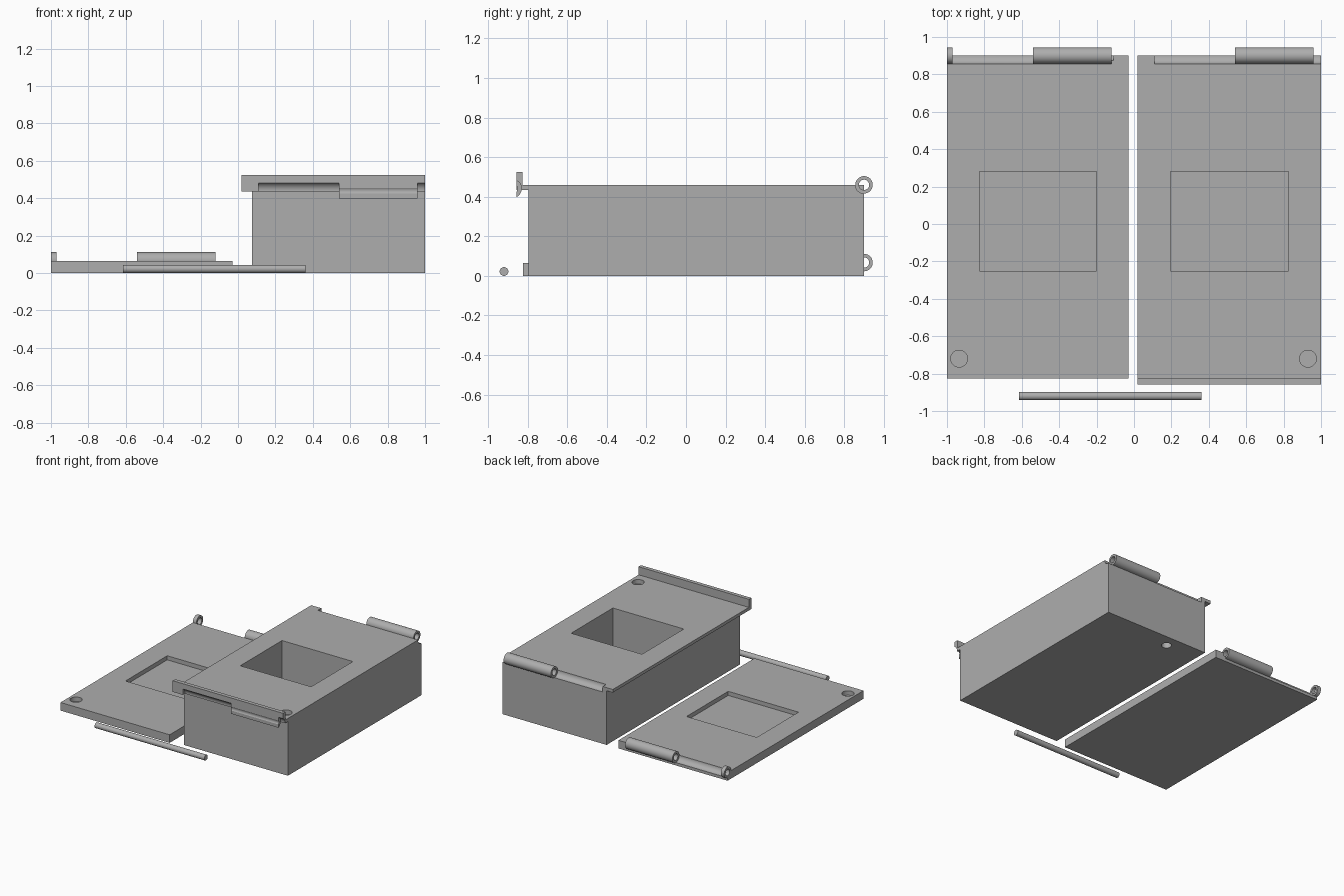
import bpy
import math

if "Cube" in bpy.data.objects:
    bpy.data.objects.remove(bpy.data.objects["Cube"])

grey = bpy.data.materials.new("plain grey")
grey.diffuse_color = (0.42, 0.42, 0.42, 1)
grey.use_nodes = True
grey.node_tree.nodes["Principled BSDF"].inputs["Base Color"].default_value = grey.diffuse_color


def block(name, lo, hi):
    """Box between two opposite corners."""
    bpy.ops.mesh.primitive_cube_add(size=1, location=[(a + b) / 2 for a, b in zip(lo, hi)])
    ob = bpy.context.object
    ob.name = name
    ob.scale = [b - a for a, b in zip(lo, hi)]
    bpy.ops.object.transform_apply(location=True, rotation=True, scale=True)
    return ob


def barrel(name, x0, x1, y, z, r):
    """Cylinder lying along x."""
    bpy.ops.mesh.primitive_cylinder_add(vertices=48, radius=r, depth=x1 - x0,
                                        location=((x0 + x1) / 2, y, z),
                                        rotation=(0, math.pi / 2, 0))
    ob = bpy.context.object
    ob.name = name
    bpy.ops.object.transform_apply(location=True, rotation=True, scale=True)
    return ob


def peg(name, x, y, z0, z1, r):
    """Upright cylinder."""
    bpy.ops.mesh.primitive_cylinder_add(vertices=48, radius=r, depth=z1 - z0,
                                        location=(x, y, (z0 + z1) / 2))
    ob = bpy.context.object
    ob.name = name
    bpy.ops.object.transform_apply(location=True, rotation=True, scale=True)
    return ob


def combine(target, tool, operation):
    """Apply one boolean and discard the tool."""
    mod = target.modifiers.new("bool", 'BOOLEAN')
    mod.operation = operation
    mod.solver = 'EXACT'
    mod.object = tool
    bpy.context.view_layer.objects.active = target
    bpy.ops.object.modifier_apply(modifier=mod.name)
    bpy.data.objects.remove(tool, do_unlink=True)


def cut(target, tool):
    combine(target, tool, 'DIFFERENCE')


def add(target, tool):
    combine(target, tool, 'UNION')


def hinge(target, y, z, r, bore, notches, knuckles):
    """Round clearance notches, then knuckles with a pin bore."""
    for x0, x1 in notches:
        cut(target, barrel("notch", x0, x1, y, z, r))
    for x0, x1 in knuckles:
        add(target, barrel("knuckle", x0, x1, y, z, r))
    for x0, x1 in knuckles:
        cut(target, barrel("bore", x0 - 0.01, x1 + 0.01, y, z, bore))


def finish(ob):
    ob.data.materials.clear()
    ob.data.materials.append(grey)
    bpy.ops.object.select_all(action='DESELECT')
    ob.select_set(True)
    bpy.context.view_layer.objects.active = ob
    bpy.ops.object.shade_smooth_by_angle(angle=math.radians(30))


# Deep case: body, overhanging top plate and raised front lip
case = block("case", (0.075, -0.795, 0), (1, 0.9, 0.46))
add(case, block("top_plate", (0.02, -0.84, 0.435), (1, 0.9, 0.46)))
add(case, block("front_lip", (0.02, -0.857, 0.435), (1, -0.826, 0.525)))
# Back hinge, and the front latch made from a trimmed hinge barrel
spans = [(0.11, 0.54), (0.96, 1.05)]
hinge(case, 0.9, 0.46, 0.044, 0.026, spans, [(0.54, 0.96)])
hinge(case, -0.878, 0.44, 0.047, 0.026, spans, [(0.54, 0.96)])
cut(case, block("latch_trim", (0, -1, 0.3), (1.1, -0.857, 0.6)))
# Square pocket, magnet hole and underside hole
cut(case, block("pocket", (0.195, -0.25, 0.035), (0.825, 0.28, 0.6)))
cut(case, peg("magnet_hole", 0.93, -0.72, 0.425, 0.6, 0.045))
cut(case, peg("bottom_hole", 0.36, 0.8, -0.1, 0.06, 0.037))
finish(case)

# Flat cover with hinge knuckles, shallow pocket and magnet hole
cover = block("cover", (-1, -0.825, 0), (-0.03, 0.9, 0.065))
hinge(cover, 0.9, 0.067, 0.044, 0.026, [(-0.97, -0.54)], [(-0.54, -0.12), (-1, -0.97)])
cut(cover, block("pocket", (-0.825, -0.25, 0.032), (-0.2, 0.28, 0.2)))
cut(cover, peg("magnet_hole", -0.935, -0.72, 0.03, 0.2, 0.045))
finish(cover)

# Loose hinge pin
finish(barrel("hinge_pin", -0.615, 0.36, -0.92, 0.022, 0.022))
